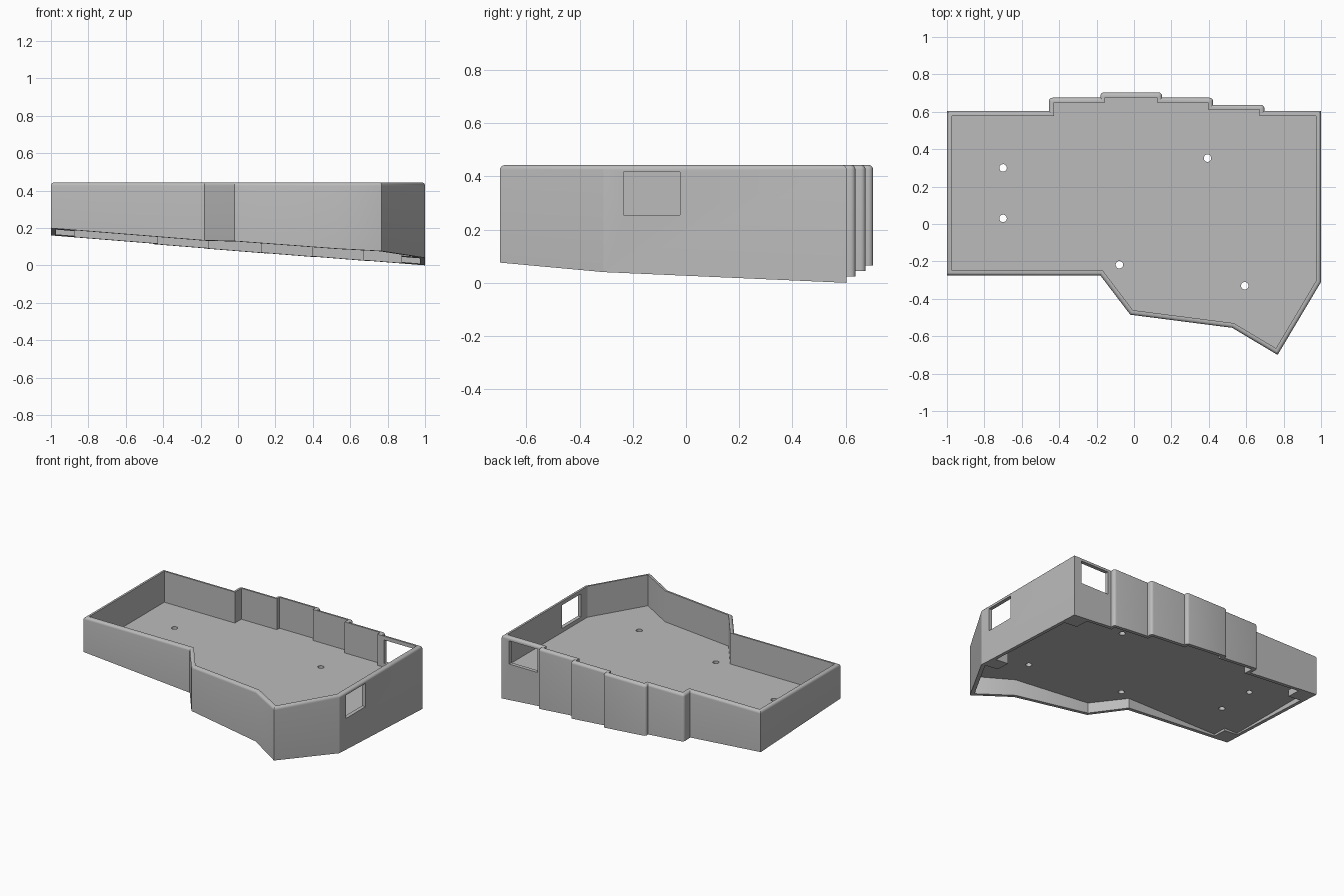
import bpy
import bmesh
import math
from mathutils import Vector

cube = bpy.data.objects.get("Cube")
if cube:
    bpy.data.objects.remove(cube, do_unlink=True)

TOP, WALL, ROUND = 0.443, 0.026, 0.018
FLOOR_LOW, FLOOR_HIGH = 0.2, 0.227

grey = bpy.data.materials.new("plain grey")
grey.use_nodes = True
colour = (0.5, 0.5, 0.5, 1)
grey.diffuse_color = colour
grey.node_tree.nodes["Principled BSDF"].inputs["Base Color"].default_value = colour

# Case outline, clockwise from the back right; True marks a rounded corner
OUTLINE = [
    (-1, .604, False), (-.455, .604, False), (-.455, .675, True),
    (-.18, .675, False), (-.18, .703, True), (.15, .703, True),
    (.15, .675, False), (.422, .675, True), (.422, .637, False),
    (.697, .637, True), (.697, .604, False), (1, .604, False),
    (1, -.31, False), (.768, -.7, False), (.525, -.555, False),
    (-.02, -.485, False), (-.18, -.275, False), (-1, -.275, False),
]


def underside(p):
    """Height of the sloping underside."""
    return max(0, 0.08 * (1 - p.x) + 0.044 * (0.604 - p.y))


def outline_rings():
    """Outer ring with rounded steps, and the matching mitred inner ring."""
    outer, inner = [], []
    pts = [Vector(p[:2]) for p in OUTLINE]
    for i, p in enumerate(pts):
        a = (p - pts[i - 1]).normalized()
        b = (pts[(i + 1) % len(pts)] - p).normalized()
        na, nb = Vector((a.y, -a.x)), Vector((b.y, -b.x))
        mitre = p + (na + nb) * (WALL / (1 + na.dot(nb)))
        if OUTLINE[i][2]:
            centre = p + (b - a) * ROUND
            for k in range(5):
                t = k / 4 * math.pi / 2
                outer.append(centre - b * ROUND * math.cos(t) + a * ROUND * math.sin(t))
                inner.append(mitre)
        else:
            outer.append(p)
            inner.append(mitre)
    return outer, inner


def make(name, bm):
    bmesh.ops.remove_doubles(bm, verts=bm.verts, dist=1e-5)
    bmesh.ops.recalc_face_normals(bm, faces=bm.faces)
    mesh = bpy.data.meshes.new(name)
    bm.to_mesh(mesh)
    bm.free()
    mesh.materials.append(grey)
    ob = bpy.data.objects.new(name, mesh)
    bpy.context.collection.objects.link(ob)
    return ob


def prism(name, ring, low, high):
    bm = bmesh.new()
    bottom = [bm.verts.new((p.x, p.y, low(p))) for p in ring]
    top = [bm.verts.new((p.x, p.y, high)) for p in ring]
    bm.faces.new(bottom)
    bm.faces.new(top)
    for i in range(len(ring)):
        bm.faces.new((bottom[i - 1], bottom[i], top[i], top[i - 1]))
    return make(name, bm)


def box(name, x0, x1, y0, y1, low, high):
    ring = [Vector(c) for c in ((x0, y0), (x1, y0), (x1, y1), (x0, y1))]
    return prism(name, ring, low, high)


def select(ob):
    bpy.ops.object.select_all(action='DESELECT')
    ob.select_set(True)
    bpy.context.view_layer.objects.active = ob


def cut(ob, cutter):
    cutter.hide_render = True
    mod = ob.modifiers.new("cut", 'BOOLEAN')
    mod.operation, mod.solver, mod.object = 'DIFFERENCE', 'EXACT', cutter
    select(ob)
    bpy.ops.object.modifier_apply(modifier=mod.name)
    bpy.data.objects.remove(cutter, do_unlink=True)


outer, inner = outline_rings()

# Wall: one closed section swept round the outline, with a rounded outer rim
section = [(0, None)]
for k in range(6):
    t = k / 5 * math.pi / 2
    section.append((ROUND / WALL * (1 - math.cos(t)), TOP - ROUND * (1 - math.sin(t))))
section += [(1, TOP), (1, None)]
bm = bmesh.new()
loops = []
for t, z in section:
    ring = [o.lerp(i, t) for o, i in zip(outer, inner)]
    loops.append([bm.verts.new((p.x, p.y, underside(p) if z is None else z)) for p in ring])
for j in range(len(loops)):
    a, b = loops[j - 1], loops[j]
    for i in range(len(a)):
        bm.faces.new((a[i - 1], a[i], b[i], b[i - 1]))
wall = make("case_wall", bm)

# Port openings in the left side and the back
cut(wall, box("side_cutter", .9, 1.1, -.235, -.022, lambda p: .255, .417))
cut(wall, box("back_cutter", .722, .942, .5, .7, lambda p: .255, .417))

# Floor plate with screw holes
ring = []
for o, i in zip(outer, inner):
    p = i.lerp(o, 0.1)
    if not ring or (p - ring[-1]).length > 0.006:
        ring.append(p)
floor = prism("floor_plate", ring, lambda p: FLOOR_LOW, FLOOR_HIGH)
for x, y in ((-.7, .3), (-.7, .03), (-.078, -.218), (.393, .352), (.592, -.33)):
    hole = [Vector((x + .02 * math.cos(k * math.pi / 12),
                    y + .02 * math.sin(k * math.pi / 12))) for k in range(24)]
    cut(floor, prism("hole_cutter", hole, lambda p: .1, .3))

# Corner blocks under the floor
for name, x, y in (("back_right", -.925, .53), ("back_left", .925, .53),
                   ("front_right", -.925, -.2), ("front_left", .925, -.25)):
    box(name + "_block", x - .052, x + .052, y - .052, y + .052, underside, FLOOR_LOW + .005)

for ob in (wall, floor):
    select(ob)
    bpy.ops.object.shade_smooth_by_angle(angle=math.radians(30))
